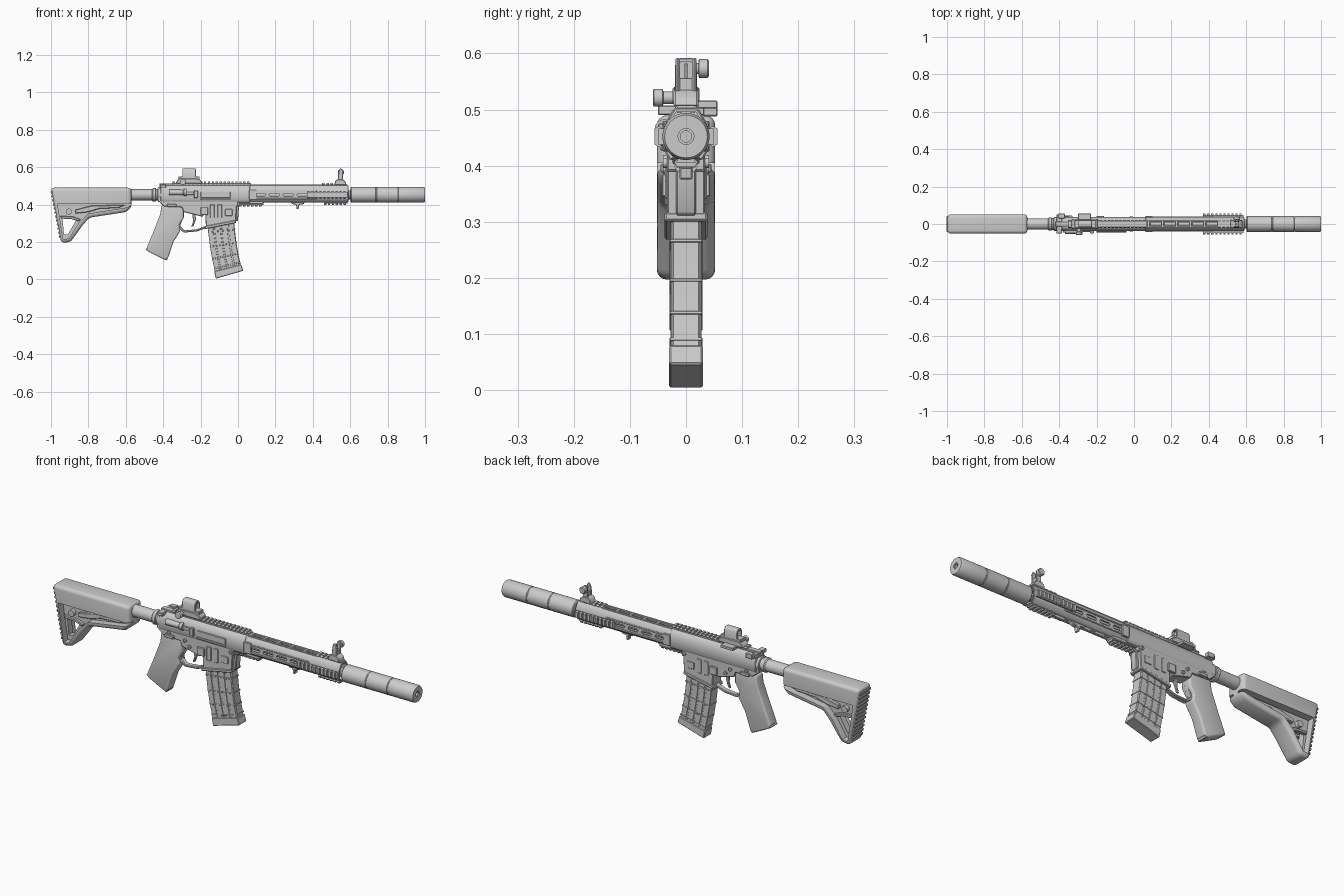
import bpy, bmesh, math
from mathutils import Matrix, Vector

AX = 0.452  # bore height


def finish(name, bm, bev=0.0, seg=1, mat=None):
    bmesh.ops.recalc_face_normals(bm, faces=bm.faces)
    if bev:
        es = [e for e in bm.edges if e.is_manifold and e.calc_face_angle(0) > 0.6]
        bmesh.ops.bevel(bm, geom=es, offset=bev, segments=seg, profile=0.5,
                        affect='EDGES', clamp_overlap=True)
    if mat:
        bm.transform(mat)
    me = bpy.data.meshes.new(name)
    bm.to_mesh(me)
    bm.free()
    o = bpy.data.objects.new(name, me)
    bpy.context.collection.objects.link(o)
    return o


def add_prism(bm, pts, a, b, axis='Y'):
    put = (lambda p, t: (p[0], t, p[1])) if axis == 'Y' else (lambda p, t: (t, p[0], p[1]))
    lo = [bm.verts.new(put(p, a)) for p in pts]
    hi = [bm.verts.new(put(p, b)) for p in pts]
    n = len(pts)
    bm.faces.new(lo)
    bm.faces.new(hi[::-1])
    for i in range(n):
        bm.faces.new((lo[i], hi[i], hi[(i + 1) % n], lo[(i + 1) % n]))


def add_box(bm, x0, x1, y0, y1, z0, z1):
    add_prism(bm, [(x0, z0), (x1, z0), (x1, z1), (x0, z1)], y0, y1)


def prism(name, pts, a, b, axis='Y', bev=0.003, seg=1):
    bm = bmesh.new()
    add_prism(bm, pts, a, b, axis)
    return finish(name, bm, bev, seg)


def boxes(name, specs, bev=0.002, mat=None):
    bm = bmesh.new()
    for s in specs:
        add_box(bm, *s)
    return finish(name, bm, bev, 1, mat)


def lathe(name, prof, axis='X', at=(0, 0, AX), n=40):
    """Closed revolve of (position, radius) pairs around an axis."""
    bm = bmesh.new()
    rings = []
    for t, r in prof:
        ring = []
        for i in range(n):
            c, s = r * math.cos(2 * math.pi * i / n), r * math.sin(2 * math.pi * i / n)
            v = {'X': (t, c, s), 'Y': (c, t, s), 'Z': (c, s, t)}[axis]
            ring.append(bm.verts.new(Vector(v) + Vector(at)))
        rings.append(ring)
    for p, q in zip(rings, rings[1:]):
        for i in range(n):
            bm.faces.new((p[i], p[(i + 1) % n], q[(i + 1) % n], q[i]))
    bm.faces.new(rings[0])
    bm.faces.new(rings[-1])
    return finish(name, bm)


def cut(o, cutter):
    cutter.hide_render = True
    m = o.modifiers.new('cut', 'BOOLEAN')
    m.object, m.operation, m.solver = cutter, 'DIFFERENCE', 'EXACT'
    dg = bpy.context.evaluated_depsgraph_get()
    me = bpy.data.meshes.new_from_object(o.evaluated_get(dg))
    o.modifiers.clear()
    o.data = me
    bpy.data.objects.remove(cutter)


def rail(name, x0, x1, h, angle=0, half=0.021, z=AX):
    """Toothed accessory rail whose top lies h from the bore, turned about it."""
    bm = bmesh.new()
    add_prism(bm, [(-half * .7, h - .02), (half * .7, h - .02), (half * .8, h - .007), (-half * .8, h - .007)], x0, x1, 'X')
    tooth = [(-half * .75, h - .014), (half * .75, h - .014), (half, h - .008),
             (half * .75, h), (-half * .75, h), (-half, h - .008)]
    n = round((x1 - x0) / 0.021)
    step = (x1 - x0) / n
    for i in range(n):
        add_prism(bm, tooth, x0 + i * step, x0 + (i + .58) * step, 'X')
    return finish(name, bm, 0, 1, Matrix.Translation((0, 0, z)) @ Matrix.Rotation(math.radians(angle), 4, 'X'))


# --- stock: rounded shell with side pockets, web and struts
stock = prism('stock', [(-1, .49), (-.57, .49), (-.57, .385), (-.60, .36), (-.795, .33),
                        (-.83, .29), (-.895, .2), (-.945, .195)], -.052, .052, bev=.018, seg=4)
bm = bmesh.new()
for s in (-1, 1):
    add_prism(bm, [(-.965, .405), (-.555, .405), (-.59, .385), (-.80, .352), (-.85, .305),
                   (-.905, .218), (-.935, .215)], s * .016, s * .07)
cut(stock, finish('pocket_cutter', bm))
cut(stock, prism('window_cutter', [(-.94, .34), (-.86, .325), (-.91, .24), (-.93, .24)], -.1, .1, bev=0))
boxes('butt_pad_ribs', [(-.0035, .01, -.042, .042, -.25 + .022 * i, -.238 + .022 * i) for i in range(12)], .002,
      Matrix.Translation((-.998, 0, .468)) @ Matrix.Rotation(math.radians(-10.5), 4, 'Y'))
lathe('stock_pin', [(-.035, .008), (-.035, .016), (.035, .016), (.035, .008)], 'Y', (-.905, 0, .362), 20)
for s in (-1, 1):
    prism('stock_lever', [(-.87, .372), (-.78, .395), (-.60, .398), (-.64, .382), (-.74, .378), (-.80, .36), (-.87, .352)],
          s * .012, s * .032)
    prism('stock_strut', [(-.95, .34), (-.88, .335), (-.84, .32), (-.85, .31), (-.89, .322), (-.945, .325)], s * .012, s * .03)

# --- buffer tube, lock ring
lathe('buffer_tube', [(-.62, .03), (-.46, .03), (-.455, .036), (-.44, .036), (-.438, .031),
                      (-.43, .031), (-.428, .038), (-.40, .038)])

# --- upper receiver and details
prism('upper_receiver', [(-.03, .41), (.03, .41), (.038, .425), (.038, .475), (.022, .502), (-.022, .502),
                         (-.038, .475), (-.038, .425)], -.415, .065, 'X')
rail('top_rail', -.35, .07, .07)
boxes('charging_handle', [(-.42, -.33, -.014, .014, .485, .512), (-.415, -.385, -.05, .05, .49, .507),
                          (-.405, -.37, .03, .056, .488, .512)])
boxes('ejection_cover', [(-.20, -.04, -.043, -.03, .436, .468), (-.20, -.04, -.046, -.03, .427, .434),
                         (-.235, -.215, -.05, -.03, .435, .475), (-.30, -.235, -.043, -.03, .452, .47)])
lathe('forward_assist', [(0, .015), (.075, .014), (.08, .018), (.095, .018)], 'X', (-.37, -.038, .465), 16)

# --- lower receiver, magazine well, controls
prism('lower_receiver', [(-.42, .47), (-.405, .425), (.0, .425), (.0, .39), (-.16, .37), (-.19, .335), (-.29, .36),
                         (-.30, .385), (-.395, .39), (-.43, .42), (-.43, .46)], -.034, .034)
prism('magazine_well', [(-.175, .415), (-.005, .415), (-.012, .305), (-.172, .278)][::-1], -.034, .034)
prism('magazine_well_lip', [(-.178, .285), (-.01, .317), (-.01, .302), (-.178, .268)], -.038, .038)
prism('well_front_ridge', [(-.012, .40), (.006, .40), (.0, .315), (-.012, .31)], -.018, .018)
for s in (-1, 1):
    boxes('well_panel', [(-.15, -.125, s * .03, s * .037, .33, .40), (-.11, -.085, s * .03, s * .037, .33, .40),
                         (-.07, -.03, s * .03, s * .037, .34, .375), (-.20, -.16, s * .03, s * .043, .345, .385),
                         (-.38, -.33, s * .03, s * .045, .388, .403)])
    for x, z in ((-.36, .41), (-.27, .395), (-.245, .37), (-.015, .405), (-.18, .365)):
        lathe('receiver_pin', [(s * .03, .009), (s * .041, .009), (s * .041, .004), (s * .038, .004)], 'Y', (x, 0, z), 14)
prism('trigger_guard', [(-.31, .285), (-.285, .262), (-.22, .268), (-.165, .288), (-.165, .276), (-.22, .256),
                        (-.29, .25), (-.325, .28), (-.30, .34), (-.288, .34)], -.013, .013)
prism('trigger', [(-.245, .36), (-.228, .36), (-.225, .32), (-.238, .285), (-.25, .28), (-.24, .31)], -.007, .007)

# --- grip
prism('grip', [(-.41, .395), (-.415, .35), (-.45, .26), (-.49, .165), (-.48, .148), (-.39, .103), (-.375, .112), (-.345, .20),
               (-.308, .26), (-.315, .29), (-.29, .33), (-.29, .39)], -.029, .029, bev=.011, seg=3)
prism('grip_cap', [(-.494, .158), (-.487, .168), (-.374, .113), (-.382, .1)], -.026, .026)

# --- curved magazine with ribs
def mag_edge(t, off=0.0):
    """Rear and front edge points at depth t of the curved body."""
    r = Vector((-.165 + .012 * t + .037 * t * t, .34 - .325 * t))
    f = Vector((-.022 + .012 * t + .030 * t * t, .345 - .292 * t))
    d = (f - r).normalized() * off
    return r - d, f + d


ts = [i / 8 for i in range(9)]
prism('magazine', [mag_edge(t)[0] for t in ts] + [mag_edge(t)[1] for t in ts[::-1]], -.025, .025)
for k, t in enumerate((.26, .50, .70, .86)):
    a, b = mag_edge(t, .002), mag_edge(t + .02, .002)
    prism('magazine_rib_%d' % k, [a[0], a[1], b[1], b[0]], -.029, .029, bev=.001)
for k, (u, v) in enumerate(((0, .2), (.25, .46), (.51, .72), (.78, .98))):
    strip = [mag_edge(t)[0].lerp(mag_edge(t)[1], u) for t in ts] + \
            [mag_edge(t)[0].lerp(mag_edge(t)[1], v) for t in ts[::-1]]
    prism('magazine_panel_%d' % k, strip, -.0275, .0275, bev=.001)
a, b = mag_edge(.91, .004), mag_edge(1.03, .006)
prism('magazine_base', [a[0], a[1], b[1], b[0]], -.03, .03)

# --- handguard: slotted hollow shell around the barrel
ring = [(-.02, .412), (.02, .412), (.037, .43), (.037, .474), (.02, .503), (-.02, .503), (-.037, .474), (-.037, .43)]
guard = prism('handguard', ring, .06, .59, 'X', bev=.002)
cut(guard, prism('bore_cutter', [(y * .86, AX + (z - AX) * .86) for y, z in ring], .05, .60, 'X', bev=0))
bm = bmesh.new()
for i in range(5):
    x = .09 + i * .075
    add_prism(bm, [(x, .452), (x + .006, .444), (x + .052, .444), (x + .058, .452), (x + .052, .46), (x + .006, .46)], -.1, .1)
    add_box(bm, x, x + .055, -.009, .009, .49, .53)
    add_box(bm, x, x + .055, -.009, .009, .38, .425)
cut(guard, finish('slot_cutter', bm))
boxes('handguard_ridges', [(.07 + i * .075, .085 + i * .075, -.018, .018, .40 + .095, .508) for i in range(6)] +
      [(.065, .45, s * .013, s * .02, .498, .508) for s in (-1, 1)])
for s in (-1, 1):
    boxes('handguard_side_strip', [(.06, .42, s * .035, s * .041, .428, .435), (.06, .42, s * .035, s * .041, .469, .476),
                                   (.06, .10, s * .03, s * .042, .425, .48)])
    rail('front_side_rail', .37, .585, .056, s * 90, .019)
lathe('barrel', [(.05, .018), (.60, .018)], n=24)
rail('front_top_rail', .45, .585, .062)
rail('front_bottom_rail', .46, .585, .054, 180)
rail('rear_bottom_rail', .005, .135, .062, 180)
prism('bottom_rail_mount', [(-.005, .42), (.15, .42), (.13, .402), (.01, .402)], -.024, .024)
prism('hand_stop', [(.28, .415), (.36, .415), (.35, .402), (.326, .398), (.324, .375), (.314, .375), (.31, .40), (.29, .402)], -.012, .012)

# --- suppressor with hollow muzzle
R = .042
lathe('suppressor', [(.585, .024), (.60, .024), (.602, .038), (.606, R), (.735, R), (.737, .0405), (.740, .0405), (.742, R),
                     (.855, R), (.857, .0405), (.860, .0405), (.862, R), (.992, R), (1, .038), (1, .014), (.995, .014),
                     (.995, .010), (.93, .010)], n=48)

# --- rear optic on its mount
prism('optic_mount', [(-.335, .512), (-.19, .512), (-.20, .532), (-.225, .54), (-.31, .54), (-.325, .53)], -.024, .024)
hood = prism('optic_hood', [(-.02, .535), (.02, .535), (.02, .578), (.012, .592), (-.012, .592), (-.02, .578)], -.298, -.225, 'X', bev=.002)
cut(hood, prism('lens_cutter', [(-.014, .547), (.014, .547), (.014, .575), (.009, .585), (-.009, .585), (-.014, .575)],
                -.4, -.1, 'X', bev=0))
boxes('optic_body', [(-.318, -.205, -.02, .02, .533, .55), (-.30, -.23, .02, .056, .502, .516)])
boxes('optic_lens', [(-.24, -.237, -.015, .015, .545, .586)], 0)
lathe('optic_knob', [(-.059, .013), (-.057, .016), (-.042, .016), (-.04, .011), (-.015, .011)], 'Y', (-.295, 0, .521), 20)

# --- folding front sight
prism('front_sight_base', [(.515, .505), (.58, .505), (.575, .522), (.56, .535), (.53, .535), (.52, .525)], -.022, .022)
for s in (-1, 1):
    prism('front_sight_ear', [(.533, .53), (.562, .53), (.563, .575), (.556, .592), (.544, .592), (.537, .575)], s * .011, s * .019)
boxes('front_sight_post', [(.54, .558, -.012, .012, .53, .556), (.546, .552, -.003, .003, .55, .582)], .001)
lathe('front_sight_knob', [(.015, .010), (.022, .010), (.023, .017), (.038, .017), (.041, .014)], 'Y', (.55, 0, .573), 20)

# --- smooth curved parts, keep edges crisp
bpy.ops.object.select_all(action='SELECT')
bpy.context.view_layer.objects.active = stock
bpy.ops.object.shade_smooth_by_angle(angle=math.radians(32))
